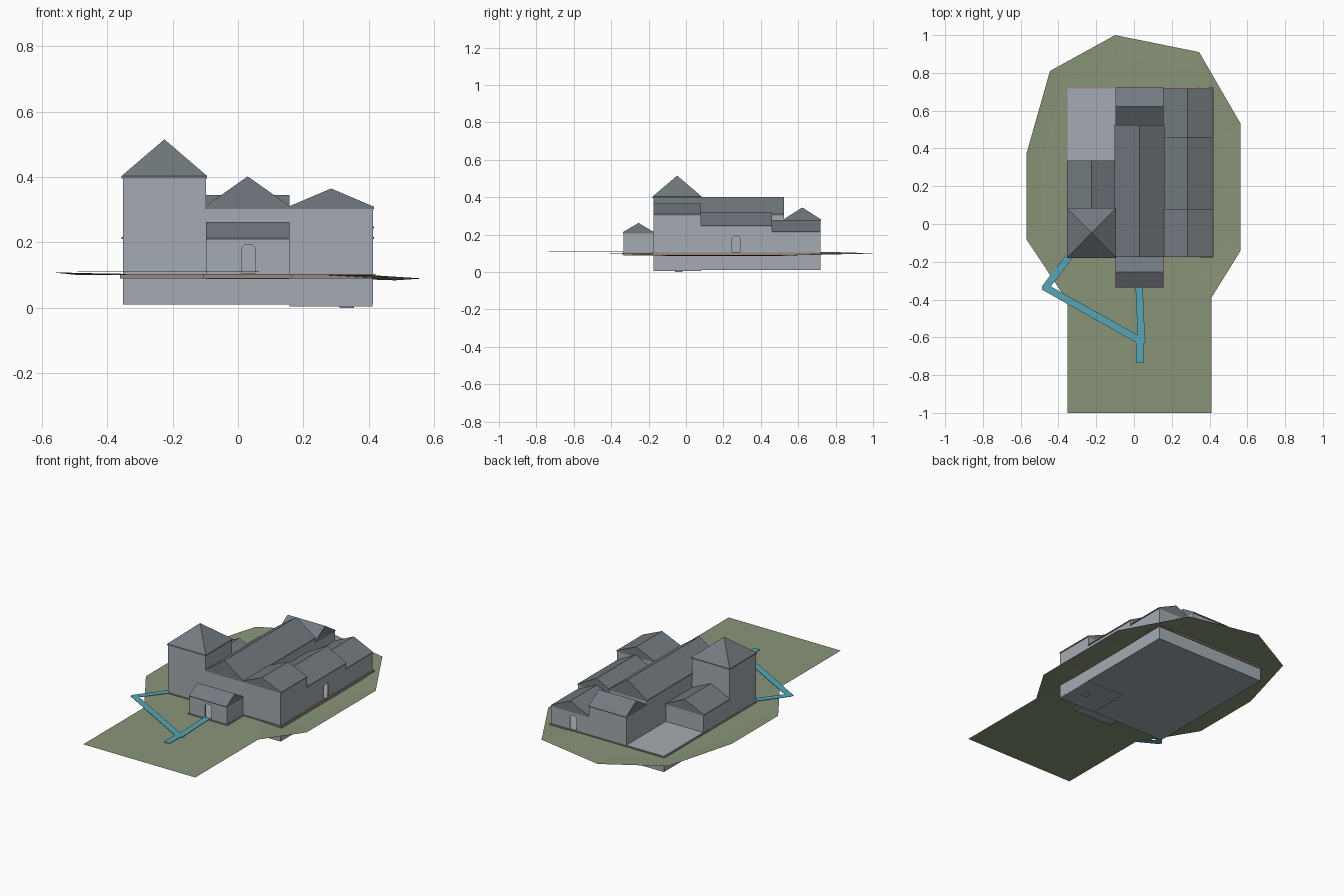
import bpy, bmesh
from mathutils import Vector

if "Cube" in bpy.data.objects:
    bpy.data.objects.remove(bpy.data.objects["Cube"], do_unlink=True)


def material(name, rgb):
    m = bpy.data.materials.new(name)
    m.use_nodes = True
    m.diffuse_color = (*rgb, 1)
    m.node_tree.nodes["Principled BSDF"].inputs["Base Color"].default_value = (*rgb, 1)
    return m


WALL = material("pale grey wall", (0.37, 0.41, 0.44))
ROOF = material("slate roof", (0.17, 0.195, 0.215))
GRASS = material("olive grass", (0.25, 0.30, 0.19))
PATH = material("teal path", (0.09, 0.38, 0.47))
SKIRT = material("brown skirting", (0.32, 0.25, 0.21))

FLOOR = 0.107


def finish(name, bm, mat, fix_normals=True):
    if fix_normals:
        bmesh.ops.recalc_face_normals(bm, faces=bm.faces)
    me = bpy.data.meshes.new(name)
    bm.to_mesh(me)
    bm.free()
    me.materials.append(mat)
    ob = bpy.data.objects.new(name, me)
    bpy.context.collection.objects.link(ob)
    return ob


def box_mesh(x0, x1, y0, y1, z0, z1):
    bm = bmesh.new()
    bmesh.ops.create_cube(bm, size=1)
    for v in bm.verts:
        v.co = (x0 if v.co.x < 0 else x1, y0 if v.co.y < 0 else y1,
                z0 if v.co.z < 0 else z1)
    return bm


def box(name, mat, *bounds):
    return finish(name, box_mesh(*bounds), mat)


def prism(name, mat, profile, depth):
    """Extrude a flat profile of 3D points along a vector."""
    bm = bmesh.new()
    face = bm.faces.new([bm.verts.new(p) for p in profile])
    out = bmesh.ops.extrude_face_region(bm, geom=[face])
    moved = [g for g in out["geom"] if isinstance(g, bmesh.types.BMVert)]
    bmesh.ops.translate(bm, verts=moved, vec=depth)
    return finish(name, bm, mat)


def walls(name, x0, x1, y0, y1, top):
    """Hollow room: four walls given thickness, scored at each storey."""
    bm = box_mesh(x0, x1, y0, y1, FLOOR - 0.005, top)
    bmesh.ops.delete(bm, geom=[f for f in bm.faces if abs(f.normal.z) > 0.5],
                     context="FACES_ONLY")
    for level in (0.21, 0.305):
        if level < top - 0.02:
            bmesh.ops.bisect_plane(bm, geom=bm.verts[:] + bm.edges[:] + bm.faces[:],
                                   plane_co=(0, 0, level), plane_no=(0, 0, 1))
    ob = finish(name, bm, WALL, False)
    mod = ob.modifiers.new("thickness", "SOLIDIFY")
    mod.thickness = 0.008
    mod.offset = -1
    return ob


def gable_roof(name, x0, x1, y0, y1, eave, ridge, axis):
    """Gable roof with a thin eave edge, its ridge along the given axis."""
    lip, over = 0.006, 0.004
    if axis == "y":
        x0, x1, mid = x0 - over, x1 + over, (x0 + x1) / 2
        shape = [(x0, eave), (x1, eave), (x1, eave + lip), (mid, ridge), (x0, eave + lip)]
        prism(name, ROOF, [(a, y0, z) for a, z in shape], (0, y1 - y0, 0))
    else:
        y0, y1, mid = y0 - over, y1 + over, (y0 + y1) / 2
        shape = [(y0, eave), (y1, eave), (y1, eave + lip), (mid, ridge), (y0, eave + lip)]
        prism(name, ROOF, [(x0, a, z) for a, z in shape], (x1 - x0, 0, 0))


def cut_door(ob, x, y, axis):
    """Cut an opening with clipped top corners through a wall facing the axis."""
    w, top, d = 0.022, 0.192, 0.02
    shape = [(-w, FLOOR), (w, FLOOR), (w, top - 0.01), (w * 0.6, top),
             (-w * 0.6, top), (-w, top - 0.01)]
    if axis == "y":
        cutter = prism("door_cutter", WALL, [(x + a, y - d, z) for a, z in shape], (0, 2 * d, 0))
    else:
        cutter = prism("door_cutter", WALL, [(x - d, y + a, z) for a, z in shape], (2 * d, 0, 0))
    cutter.hide_render = True
    mod = ob.modifiers.new("door", "BOOLEAN")
    mod.object = cutter
    mod.operation = "DIFFERENCE"
    mod.solver = "EXACT"
    bpy.context.view_layer.objects.active = ob
    for m in list(ob.modifiers):
        bpy.ops.object.modifier_apply(modifier=m.name)
    bpy.data.objects.remove(cutter, do_unlink=True)


# Plan lines shared by the rooms
XA, XB, XC, XD = -0.352, -0.098, 0.157, 0.412
YP, YF, YT, YM, YW, YB = -0.333, -0.175, 0.08, 0.46, 0.525, 0.718

# Foundation, terrace and skirting
box("foundation", WALL, XA, XD, YF, YB, 0.01, FLOOR)
box("cellar_floor", WALL, XC, XD - 0.001, YF + 0.001, YT, 0.005, 0.02)
box("cellar_drain", WALL, 0.31, 0.355, -0.06, -0.02, 0, 0.01)
box("porch_floor", WALL, XB, XC, YP, YF, 0.088, FLOOR)
box("main_skirting", SKIRT, XA - 0.008, XD + 0.008, YF - 0.006, YB + 0.006, 0.09, 0.104)
box("porch_skirting", SKIRT, XB - 0.008, XC + 0.008, YP - 0.006, YF, 0.09, 0.104)

# Rooms: bounds, eave height, ridge height, ridge axis
rooms = {
    "porch": (XB, XC, YP, YF, 0.207, 0.262, "x"),
    "main_hall": (XB, XC, YF, YW, 0.303, 0.402, "y"),
    "back_wing": (XB, XC, YW, YB, 0.275, 0.345, "x"),
    "side_front": (XC, XD, YF, YT, 0.303, 0.365, "y"),
    "side_middle": (XC, XD, YT, YM, 0.242, 0.318, "y"),
    "side_back": (XC, XD, YM, YB, 0.21, 0.277, "y"),
    "tower_annex": (XA, XB, YT, 0.335, 0.21, 0.277, "y"),
}
built = {}
for name, (x0, x1, y0, y1, eave, ridge, axis) in rooms.items():
    built[name] = walls(name + "_walls", x0, x1, y0, y1, eave)
    gable_roof(name + "_roof", x0, x1, y0, y1, eave, ridge, axis)

cut_door(built["porch"], 0.032, YP, "y")
cut_door(built["side_middle"], XD, 0.268, "x")
cut_door(built["side_back"], 0.265, YB, "y")

# Tower with a pyramid roof
walls("tower_walls", XA, XB, YF, YT, 0.395)
bm = box_mesh(XA - 0.004, XB + 0.004, YF - 0.004, YT + 0.004, 0.395, 0.403)
top = max(bm.faces, key=lambda f: f.calc_center_median().z)
peak = bmesh.ops.poke(bm, faces=[top])["verts"][0]
peak.co.z = 0.515
finish("tower_roof", bm, ROOF)

# Ground: flat middle with a gently uneven rim, and the front lawn
rim = [(-0.10, 1.0, 0.10), (-0.445, 0.81, 0.106), (-0.57, 0.37, 0.109),
       (-0.57, -0.08, 0.109), (-0.352, -0.41, 0.10), (0.41, -0.39, 0.10),
       (0.565, -0.14, 0.09), (0.565, 0.53, 0.09), (0.345, 0.91, 0.096)]
bm = bmesh.new()
outer = [bm.verts.new(p) for p in rim]
inner = []
for x, y, z in rim:
    ix, iy = x * 0.85, 0.25 + (y - 0.25) * 0.85
    inner.append(bm.verts.new((ix, iy, 0.10 - max(0, ix - 0.35) * 0.12)))
hub = bm.verts.new((0, 0.25, 0.10))
for i in range(len(rim)):
    j = (i + 1) % len(rim)
    bm.faces.new((outer[i], outer[j], inner[j], inner[i]))
    bm.faces.new((inner[i], inner[j], hub))
corners = [bm.verts.new((x, -1, 0.10)) for x in (-0.352, 0.41)]
bm.faces.new((outer[4], corners[0], corners[1], outer[5]))
finish("ground", bm, GRASS)

# Garden paths: flat strips between pairs of points
strips = [((0.027, YP), (0.04, -0.63)), ((0.03, -0.61), (0.03, -0.735)),
          ((0.055, -0.63), (-0.48, -0.33)), ((-0.475, -0.345), (-0.345, -0.175))]
for i, (a, b) in enumerate(strips):
    a, b = Vector((*a, 0.1095)), Vector((*b, 0.1095))
    side = (b - a).cross(Vector((0, 0, 1))).normalized() * 0.019
    prism(f"path_{i + 1}", PATH, [a - side, b - side, b + side, a + side], (0, 0, 0.002))
